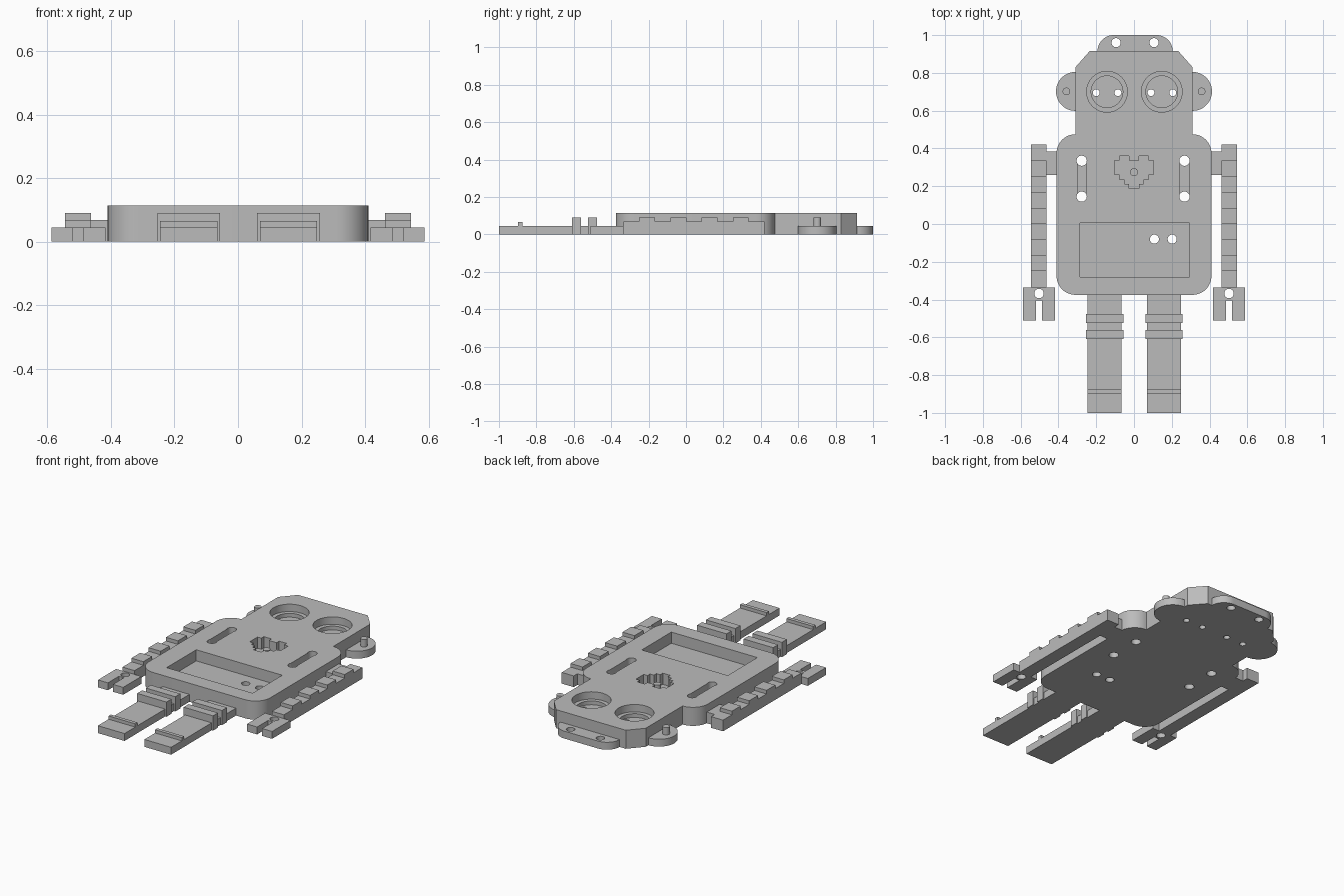
import bpy, bmesh
from math import cos, sin, pi, radians
from mathutils import Vector

cube = bpy.data.objects.get("Cube")
if cube:
    bpy.data.objects.remove(cube, do_unlink=True)

grey = bpy.data.materials.new("plain grey")
grey.use_nodes = True
grey.diffuse_color = (0.5, 0.5, 0.5, 1)
grey.node_tree.nodes["Principled BSDF"].inputs["Base Color"].default_value = (0.5, 0.5, 0.5, 1)

# Shared heights
LOW, MID, HIGH, TOP = 0.045, 0.068, 0.09, 0.113


def prism(name, pts, lo, hi, axis="z"):
    """Extrude an outline (xy along z, or yz along x) between lo and hi."""
    place = (lambda p, t: (p[0], p[1], t)) if axis == "z" else (lambda p, t: (t, p[0], p[1]))
    bm = bmesh.new()
    face = bm.faces.new([bm.verts.new(place(p, lo)) for p in pts])
    grown = bmesh.ops.extrude_face_region(bm, geom=[face])
    moved = [v for v in grown["geom"] if isinstance(v, bmesh.types.BMVert)]
    bmesh.ops.translate(bm, verts=moved, vec=Vector(place((0, 0), hi - lo)))
    bmesh.ops.recalc_face_normals(bm, faces=bm.faces)
    mesh = bpy.data.meshes.new(name)
    bm.to_mesh(mesh)
    bm.free()
    mesh.materials.append(grey)
    ob = bpy.data.objects.new(name, mesh)
    bpy.context.collection.objects.link(ob)
    return ob


def arc(x, y, r, a0, a1, n=12):
    angles = [radians(a0 + (a1 - a0) * i / n) for i in range(n + 1)]
    return [(x + r * cos(a), y + r * sin(a)) for a in angles]


def rect(x0, x1, y0, y1):
    return [(x0, y0), (x1, y0), (x1, y1), (x0, y1)]


def disc(name, x, y, r, lo, hi):
    return prism(name, arc(x, y, r, 0, 360, 40)[:-1], lo, hi)


def hole(x, y, r, floor=-0.05):
    return disc("hole_cutter", x, y, r, floor, 0.2)


def activate(ob):
    bpy.ops.object.select_all(action="DESELECT")
    ob.select_set(True)
    bpy.context.view_layer.objects.active = ob


def cut(ob, cutters):
    for c in cutters:
        c.hide_render = True
        mod = ob.modifiers.new("cut", "BOOLEAN")
        mod.operation, mod.solver, mod.object = "DIFFERENCE", "EXACT", c
        activate(ob)
        bpy.ops.object.modifier_apply(modifier=mod.name)
        bpy.data.objects.remove(c, do_unlink=True)


def smooth(ob):
    activate(ob)
    bpy.ops.object.shade_smooth_by_angle(angle=radians(30))


# Torso and head share one outline: rounded torso, chamfered head
right_half = (arc(0.31, -0.275, 0.1, -90, 0) + arc(0.31, 0.375, 0.1, 0, 90)
              + [(0.31, 0.83), (0.235, 0.915)])
outline = right_half + [(-x, y) for x, y in reversed(right_half)]
body = prism("body_and_head", outline, 0, TOP)

cutters = []
# Stepped eye sockets with pupil holes
for x in (-0.143, 0.147):
    cutters += [hole(x, 0.7, 0.108, MID), hole(x, 0.7, 0.084, LOW)]
    cutters += [hole(x + d, 0.695, 0.018) for d in (-0.057, 0.058)]
# Strap slots with a through hole at each end
for x in (-0.277, 0.267):
    slot = arc(x, 0.335, 0.023, 0, 180) + arc(x, 0.145, 0.023, 180, 360)
    cutters.append(prism("slot_cutter", slot, LOW, 0.2))
    cutters += [hole(x, y, 0.027) for y in (0.145, 0.335)]
# Belly panel recess with two holes
cutters.append(prism("panel_cutter", rect(-0.285, 0.295, -0.28, 0.005), LOW, 0.2))
cutters += [hole(x, -0.08, 0.024) for x in (0.108, 0.202)]
# Stepped heart recess, laid out on a square cell
c = 0.0257
steps = [(0, 0), (1, 0), (1, 1), (2, 1), (2, 2), (3, 2), (3, 3),
         (4, 3), (4, 6), (3, 6), (3, 7), (1, 7), (1, 6)]
half = [(c * i, 0.187 + c * j * 0.96) for i, j in steps]
heart = half + [(-x, y) for x, y in reversed(half) if x > 0]
cutters.append(prism("heart_cutter", heart, LOW, 0.2))
cut(body, cutters)
smooth(body)
disc("heart_peg", 0, 0.275, 0.021, LOW - 0.005, HIGH)

# Hanging tab on top of the head
tab = prism("head_tab", [(-0.193, 0.915), (0.205, 0.915)]
            + arc(0.12, 0.915, 0.085, 0, 90) [1:]
            + arc(-0.108, 0.915, 0.085, 90, 180)[:-1], 0, LOW)
cut(tab, [hole(x, 0.96, 0.024) for x in (-0.095, 0.106)])
smooth(tab)

# Arm side profile: raised segments on a lower strip
arm_profile = [(-0.335, 0), (0.42, 0), (0.42, MID)]
for y in (0.25, 0.083, -0.083, -0.25):
    arm_profile += [(y + 0.085, MID), (y + 0.085, HIGH), (y, HIGH), (y, MID)]
arm_profile.append((-0.335, MID))

for side, s in (("left", 1), ("right", -1)):
    def flip(pts):
        return [(s * x, y) for x, y in pts]

    # Ear and its peg
    ear = prism(side + "_ear", flip(arc(0.31, 0.702, 0.103, -90, 90, 24)), 0, LOW)
    smooth(ear)
    smooth(disc(side + "_ear_peg", s * 0.358, 0.702, 0.02, LOW - 0.005, HIGH))

    # Shoulder, arm and forked hand
    prism(side + "_shoulder", flip([(0.405, 0.26), (0.465, 0.26), (0.465, 0.385), (0.405, 0.385)]), 0, MID)
    prism(side + "_arm", arm_profile, min(s * 0.463, s * 0.544), max(s * 0.463, s * 0.544), "x")
    hand = prism(side + "_hand", flip([(0.417, -0.51), (0.486, -0.51), (0.486, -0.405), (0.52, -0.405),
                                       (0.52, -0.51), (0.587, -0.51), (0.587, -0.335), (0.417, -0.335)]), 0, LOW)
    cut(hand, [hole(s * 0.503, -0.368, 0.025)])

    # Leg with two knee bands and a toe ridge
    mid = 0.159 if s > 0 else -0.155
    prism(side + "_leg", rect(mid - 0.09, mid + 0.09, -1, -0.375), 0, LOW)
    for i, y in enumerate((-0.5, -0.585)):
        prism(f"{side}_knee_band_{i + 1}", rect(mid - 0.099, mid + 0.099, y - 0.024, y + 0.024), 0, HIGH)
    prism(side + "_toe_ridge", rect(mid - 0.09, mid + 0.09, -0.897, -0.875), LOW - 0.005, MID - 0.003)
